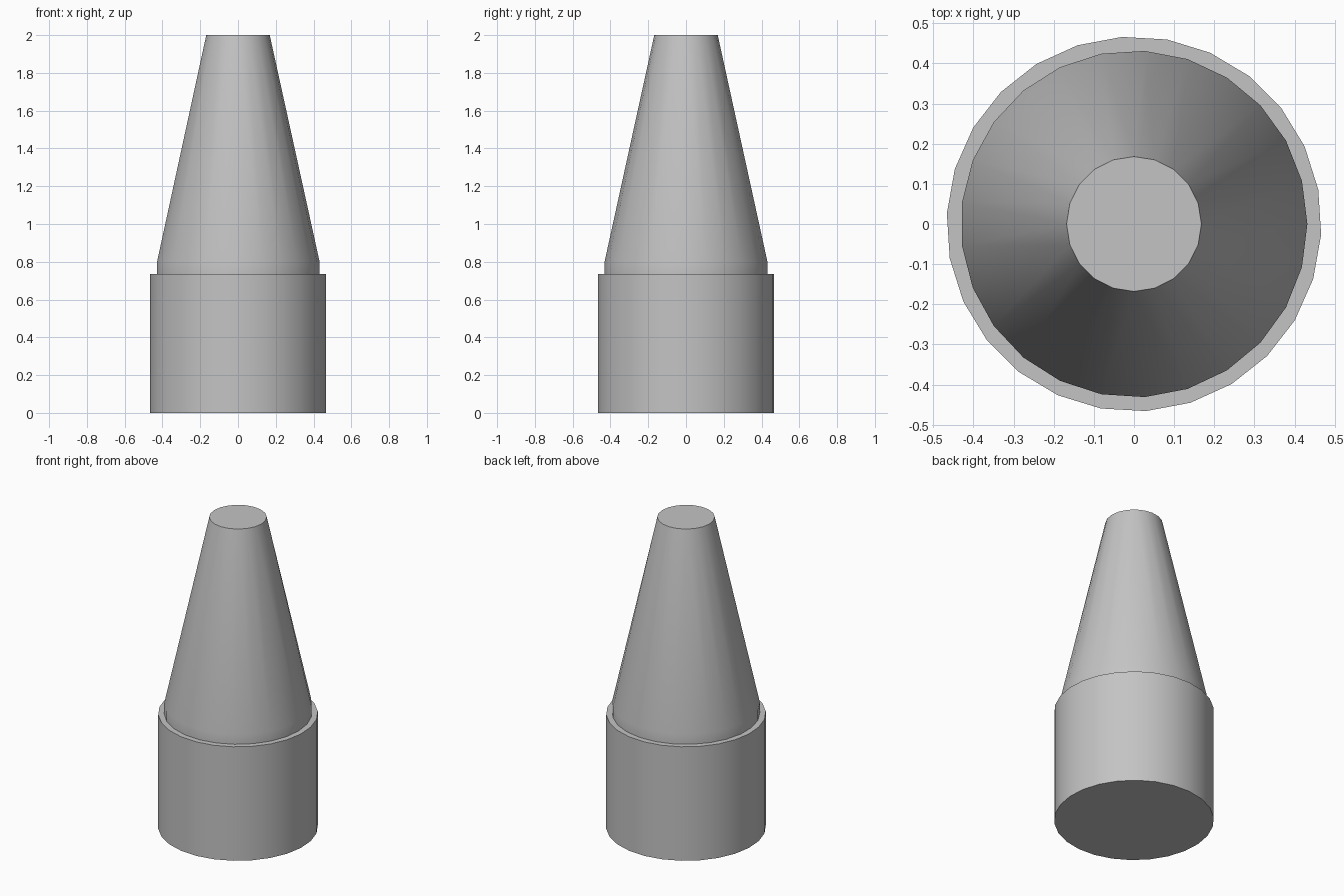
import bpy
import bmesh
from math import cos, sin, tau, radians

cube = bpy.data.objects.get("Cube")
if cube:
    bpy.data.objects.remove(cube, do_unlink=True)

# One plain grey material
GREY = (0.55, 0.55, 0.55, 1)
grey = bpy.data.materials.new("plain grey")
grey.use_nodes = True
grey.diffuse_color = GREY
grey.node_tree.nodes["Principled BSDF"].inputs["Base Color"].default_value = GREY


def add_ring(bm, radius, z, sides, turn=0.0):
    """Closed ring of vertices, anticlockwise from the turn angle."""
    angles = [turn + tau * i / sides for i in range(sides)]
    return [bm.verts.new((radius * cos(a), radius * sin(a), z)) for a in angles]


def join_rings(bm, low, high):
    """Wall between two rings, quads if the counts match, else triangles."""
    n, m = len(low), len(high)
    if n == m:
        for i in range(n):
            j = (i + 1) % n
            bm.faces.new((low[i], low[j], high[j], high[i]))
        return
    i = j = 0
    while i < n or j < m:
        if j == m or (i < n and (i + 1) / n <= (j + 1) / m):
            bm.faces.new((low[i % n], low[(i + 1) % n], high[j % m]))
            i += 1
        else:
            bm.faces.new((low[i % n], high[(j + 1) % m], high[j % m]))
            j += 1


def turned_part(name, rings):
    """Closed solid through (radius, z, sides, turn) rings, bottom to top."""
    bm = bmesh.new()
    loops = [add_ring(bm, *ring) for ring in rings]
    for low, high in zip(loops, loops[1:]):
        join_rings(bm, low, high)
    bm.faces.new(loops[0][::-1])
    bm.faces.new(loops[-1])
    mesh = bpy.data.meshes.new(name)
    bm.to_mesh(mesh)
    bm.free()
    mesh.materials.append(grey)
    obj = bpy.data.objects.new(name, mesh)
    bpy.context.collection.objects.link(obj)
    bpy.ops.object.select_all(action="DESELECT")
    obj.select_set(True)
    bpy.context.view_layer.objects.active = obj
    bpy.ops.object.shade_smooth_by_angle(angle=radians(30))
    return obj


# Wide cylindrical base
TURN = radians(10.6)
turned_part("base", [(0.467, 0, 26, TURN), (0.467, 0.735, 26, TURN)])

# Tapered nozzle with a short straight band, seated on the base
turned_part("nozzle", [(0.432, 0.735, 25), (0.432, 0.80, 25), (0.168, 2, 20)])
